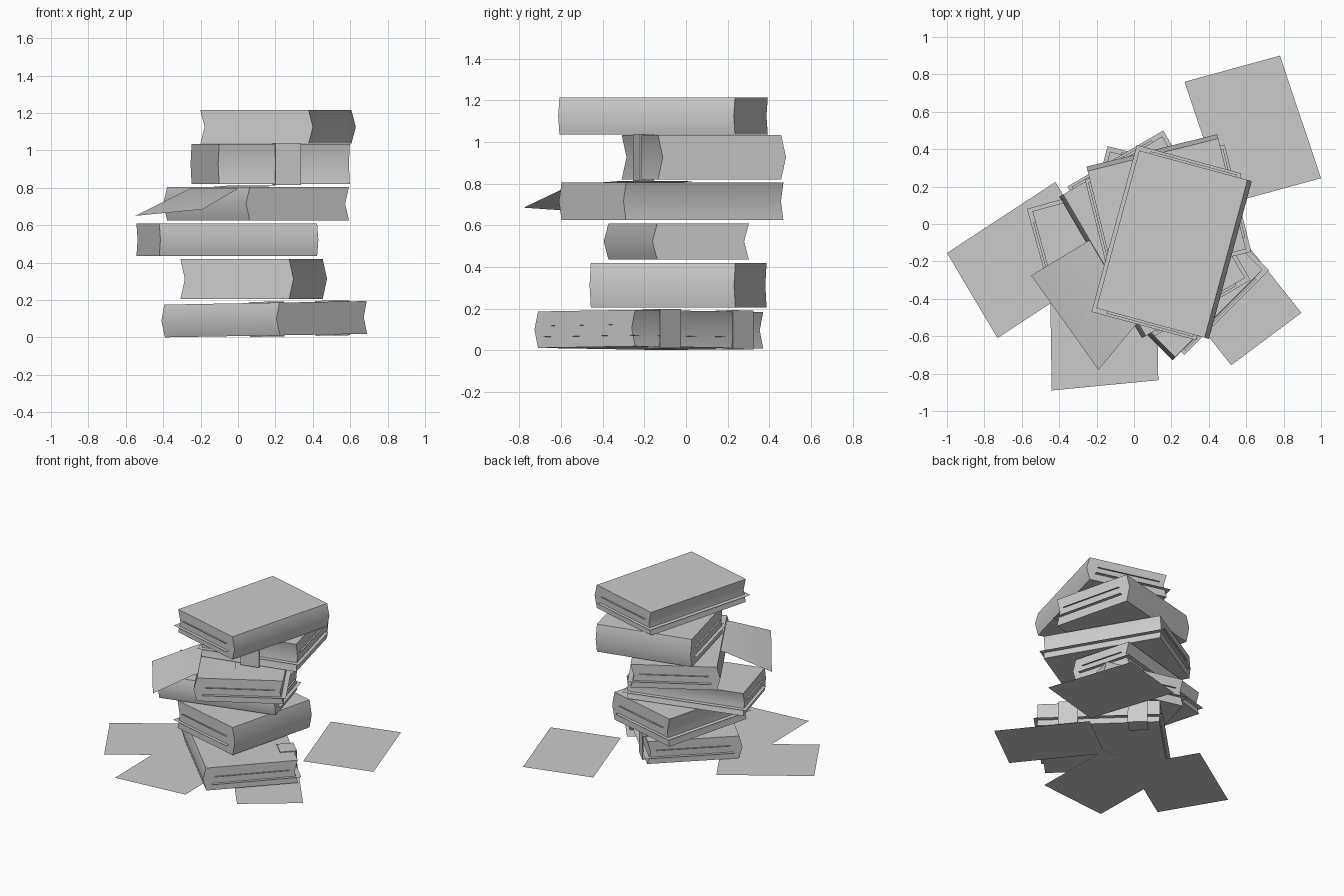
import bpy
import bmesh
from math import radians
from mathutils import Matrix, Vector

cube = bpy.data.objects.get("Cube")
if cube:
    bpy.data.objects.remove(cube, do_unlink=True)

grey = bpy.data.materials.new("plain_grey")
grey.use_nodes = True
GREY = (0.6, 0.6, 0.6, 1)
grey.diffuse_color = GREY
grey.node_tree.nodes["Principled BSDF"].inputs["Base Color"].default_value = GREY


def finish(name, bm, matrix=None, smooth=False, fix=True):
    if fix:
        bmesh.ops.recalc_face_normals(bm, faces=bm.faces)
    mesh = bpy.data.meshes.new(name)
    bm.to_mesh(mesh)
    bm.free()
    mesh.materials.append(grey)
    obj = bpy.data.objects.new(name, mesh)
    bpy.context.collection.objects.link(obj)
    if matrix:
        obj.matrix_world = matrix
    if smooth:
        bpy.ops.object.select_all(action='DESELECT')
        obj.select_set(True)
        bpy.context.view_layer.objects.active = obj
        bpy.ops.object.shade_smooth_by_angle(angle=radians(40))
    return obj


def prism(name, profile, y0, y1, matrix, smooth=False):
    """Extrude an x-z profile from y0 to y1."""
    bm = bmesh.new()
    face = bm.faces.new([bm.verts.new((x, y0, z)) for x, z in profile])
    out = bmesh.ops.extrude_face_region(bm, geom=[face])
    moved = [v for v in out["geom"] if isinstance(v, bmesh.types.BMVert)]
    bmesh.ops.translate(bm, verts=moved, vec=(0, y1 - y0, 0))
    return finish(name, bm, matrix, smooth)


def sheet(name, points, matrix=None):
    """Single flat leaf of paper facing up."""
    bm = bmesh.new()
    face = bm.faces.new([bm.verts.new(p) for p in points])
    face.normal_update()
    if face.normal.z < 0:
        face.normal_flip()
    return finish(name, bm, matrix, fix=False)


def leaf(name, x0, x1, y, z, matrix):
    return sheet(name, [(x0, -y, z), (x1, -y, z), (x1, y, z), (x0, y, z)], matrix)


BULGE = 0.024


def book(name, centre, angle, width, length, z0, z1, tilt=0):
    """Spine at local +x, hollow page edge at local -x."""
    w, h = width / 2, z1 - z0
    m = (Matrix.Translation((centre[0], centre[1], z0))
         @ Matrix.Rotation(radians(tilt), 4, 'Y')
         @ Matrix.Rotation(radians(angle), 4, 'Z'))
    profile = [(-w, 0), (w, 0), (w + BULGE, h / 2), (w, h),
               (-w, h), (BULGE - w, h / 2)]
    prism(name, profile, -length / 2, length / 2, m, smooth=True)
    # loose leaves that stick out of the pages
    leaf(name + "_loose_leaf", -w - 0.02, w - 0.04, length / 2 + 0.025, h * 0.3, m)
    leaf(name + "_upper_leaf", 0.06 - w, w - 0.06, length / 2 + 0.012, h * 0.6, m)
    return m, w, h


def strap(name, m, w, h, y, width, reach, t=0.006):
    """Band folded round the page edge."""
    a, b = -w - 0.02, -w + reach
    profile = [(b, -t), (a, -t), (a, h + t), (b, h + t), (b, h),
               (a + t, h), (a + t, 0), (b, 0)]
    prism(name, profile, y - width / 2, y + width / 2, m)


# stacked books, bottom to top
bottom = book("bottom_book", (0.15, -0.17), 225, 0.66, 0.87, 0.01, 0.185, tilt=-1)
book("second_book", (0.0725, -0.035), -14.5, 0.60, 0.717, 0.205, 0.42)
book("third_book", (-0.06, -0.035), -74.5, 0.457, 0.876, 0.435, 0.61)
book("fourth_book", (0.1075, -0.065), 210.3, 0.614, 0.876, 0.625, 0.805)
fifth = book("fifth_book", (0.175, 0.074), 104, 0.61, 0.72, 0.82, 1.035)
book("top_book", (0.2025, -0.1075), -15.2, 0.60, 0.874, 1.036, 1.215)

# straps on the bottom and fifth books
for side, y in (("right", 0.215), ("back", -0.28)):
    strap("bottom_strap_" + side, *bottom, y, 0.14, 0.1)
strap("fifth_strap", *fifth, -0.015, 0.14, 0.05)

# paper sheets scattered on the floor: corner, first edge, second edge
floor = {
    "back_sheet": ((0.27, 0.76), (0.51, 0.14), (0.22, -0.655)),
    "left_sheet": ((-0.42, 0.225), (-0.58, -0.38), (0.27, -0.455)),
    "front_sheet": ((-0.44, -0.89), (0.57, 0.055), (-0.01, 0.66)),
    "right_sheet": ((0.895, -0.475), (-0.375, -0.28), (-0.43, 0.54)),
}
for i, (name, (c, u, v)) in enumerate(floor.items()):
    c, u, v = (Vector(p) for p in (c, u, v))
    sheet(name, [(*p, 0.001 * i) for p in (c, c + u, c + u + v, c + v)])

# drooping sheet pinned under the fifth book
bm = bmesh.new()
rows = [((-0.55, -0.275, 0.65), (-0.19, -0.78, 0.685)),
        ((-0.26, -0.10, 0.795), (0.0, -0.55, 0.795)),
        ((-0.05, 0.03, 0.812), (0.21, -0.33, 0.812))]
pairs = [[bm.verts.new(p) for p in row] for row in rows]
for (a, b), (c, d) in zip(pairs, pairs[1:]):
    bm.faces.new((a, b, d, c))
finish("drooping_sheet", bm, smooth=True, fix=False)
